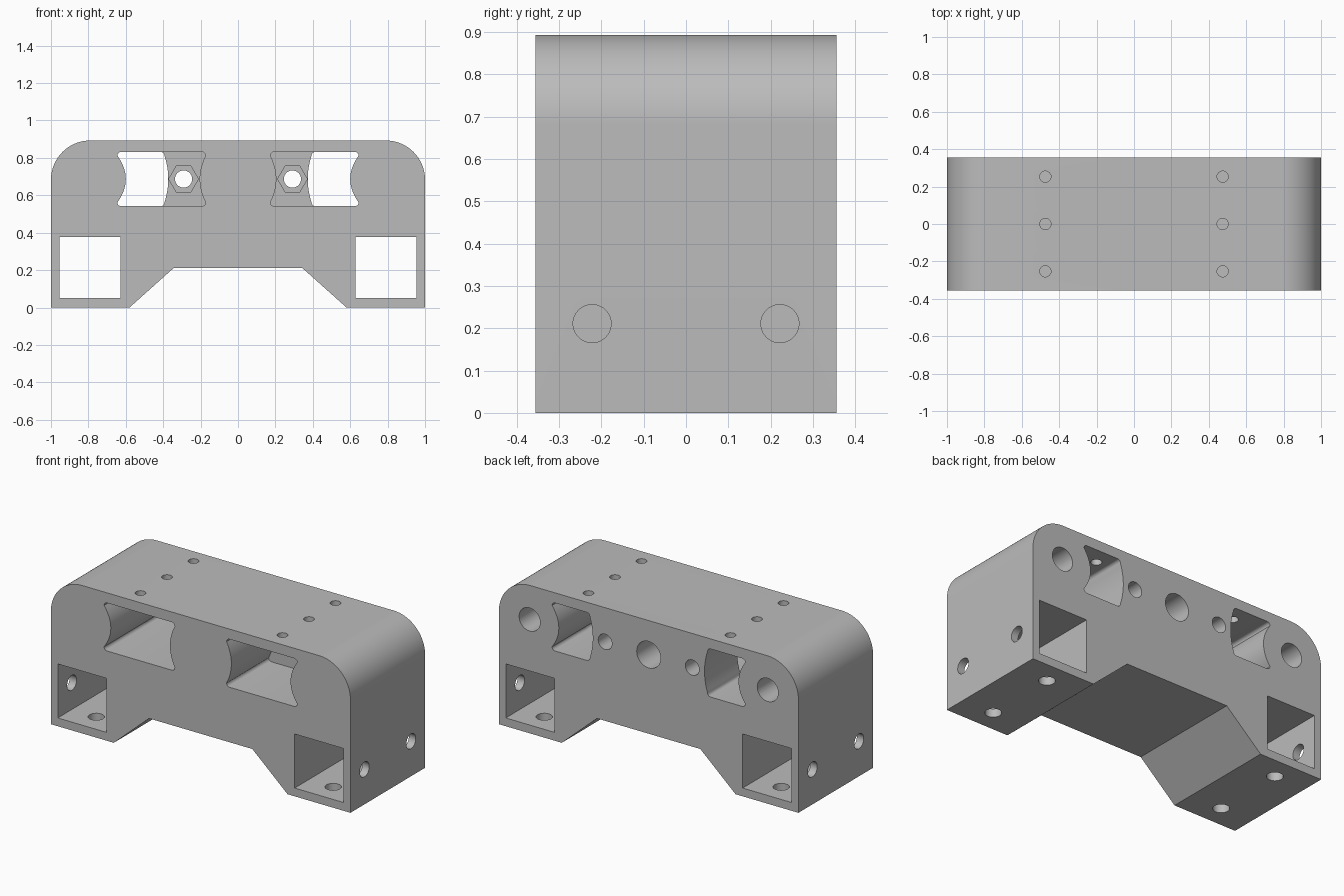
import bpy
import bmesh
import math
from mathutils import Matrix, Vector

old = bpy.data.objects.get("Cube")
if old:
    bpy.data.objects.remove(old, do_unlink=True)

HALF_DEPTH, HEIGHT, CORNER = 0.356, 0.893, 0.21
AXIS_Z = 0.687            # height of the bores and pockets
STEP_Y = 0.045            # floor of the wide front pockets
FAR = 0.5                 # safely beyond the body
cutters = []

grey = bpy.data.materials.new("grey plastic")
grey.use_nodes = True
colour = (0.5, 0.5, 0.5, 1)
grey.diffuse_color = colour
grey.node_tree.nodes["Principled BSDF"].inputs["Base Color"].default_value = colour


def extrude(name, points, y0, y1):
    """Solid made from an x-z outline running from y0 to y1."""
    bm = bmesh.new()
    face = bm.faces.new([bm.verts.new((x, y0, z)) for x, z in points])
    moved = bmesh.ops.extrude_face_region(bm, geom=[face])["geom"]
    verts = [v for v in moved if isinstance(v, bmesh.types.BMVert)]
    bmesh.ops.translate(bm, verts=verts, vec=(0, y1 - y0, 0))
    bmesh.ops.recalc_face_normals(bm, faces=bm.faces)
    return finish(name, bm)


def finish(name, bm):
    mesh = bpy.data.meshes.new(name)
    bm.to_mesh(mesh)
    bm.free()
    obj = bpy.data.objects.new(name, mesh)
    bpy.context.collection.objects.link(obj)
    mesh.materials.append(grey)
    return obj


def drill(name, start, end, radius, sides=40):
    """Round (or hexagonal) cutter between two points."""
    a, b = Vector(start), Vector(end)
    turn = (b - a).to_track_quat("Z", "X").to_matrix().to_4x4()
    bm = bmesh.new()
    bmesh.ops.create_cone(bm, cap_ends=True, segments=sides, radius1=radius,
                          radius2=radius, depth=(b - a).length,
                          matrix=Matrix.Translation((a + b) / 2) @ turn)
    cutters.append(finish(name, bm))


def arc(cx, cz, r, a0, a1, n):
    angles = [math.radians(a0 + (a1 - a0) * i / n) for i in range(n + 1)]
    return [(cx + r * math.cos(a), cz + r * math.sin(a)) for a in angles]


def pocket(outer, inner, outer_bow, inner_bow, side):
    """Rounded window whose two upright sides bow inwards."""
    half, r, n = 0.145, 0.02, 16
    low, high = AXIS_Z - half, AXIS_Z + half
    ts = [-1 + 2 * i / n for i in range(1, n)]
    reach = half - r
    pts = arc(inner + r, low + r, r, 180, 270, 5)
    pts += arc(outer - r, low + r, r, 270, 360, 5)
    pts += [(outer - outer_bow * (1 - t * t), AXIS_Z + t * reach) for t in ts]
    pts += arc(outer - r, high - r, r, 0, 90, 5)
    pts += arc(inner + r, high - r, r, 90, 180, 5)
    pts += [(inner + inner_bow * (1 - t * t), AXIS_Z - t * reach) for t in ts]
    return [(side * x, z) for x, z in pts]


# Body: rounded shoulders and a trapezoid arch underneath
shoulder = arc(1 - CORNER, HEIGHT - CORNER, CORNER, 0, 90, 24)
right_half = [(0.345, 0.21), (0.58, 0), (1, 0)] + shoulder
outline = right_half + [(-x, z) for x, z in reversed(right_half)]
body = extrude("bracket_body", outline, -HALF_DEPTH, HALF_DEPTH)

for s in (-1, 1):
    # Square tunnels through the feet
    x0, x1, z0, z1 = 0.628 * s, 0.954 * s, 0.05, 0.376
    cutters.append(extrude("square_tunnel", [(x0, z0), (x1, z0), (x1, z1), (x0, z1)],
                           -FAR, FAR))
    # Wide front pocket and the slot continuing to the back
    cutters.append(extrude("front_pocket", pocket(0.645, 0.173, 0.045, 0.032, s),
                           -FAR, STEP_Y))
    cutters.append(extrude("through_slot", pocket(0.645, 0.393, 0.045, -0.02, s),
                           STEP_Y - 0.03, FAR))
    # Nut recess, bolt hole and blind rear bore
    x = 0.291 * s
    drill("nut_recess", (x, 0, AXIS_Z), (x, 0.14, AXIS_Z), 0.079, 6)
    drill("bolt_hole", (x, 0, AXIS_Z), (x, FAR, AXIS_Z), 0.046)
    drill("rear_bore", (0.795 * s, -0.2, AXIS_Z), (0.795 * s, FAR, AXIS_Z), 0.07)
    # Clamp holes through the outer wall and the sole of each foot
    for y in (-0.222, 0.222):
        drill("side_hole", (0.8 * s, y, 0.211), (1.1 * s, y, 0.211), 0.045)
        drill("sole_hole", (0.791 * s, y, -0.1), (0.791 * s, y, 0.2), 0.045)
    # Small holes from the top into the pockets
    for y in (-0.253, 0, 0.253):
        drill("top_hole", (0.474 * s, y, 0.7), (0.474 * s, y, 1), 0.03, 24)
drill("centre_bore", (0, -0.2, AXIS_Z), (0, FAR, AXIS_Z), 0.08)

# Cut everything out of the body, then discard the cutters
for cutter in cutters:
    cutter.hide_render = True
    mod = body.modifiers.new(cutter.name, "BOOLEAN")
    mod.operation, mod.solver, mod.object = "DIFFERENCE", "EXACT", cutter
bpy.context.view_layer.update()
graph = bpy.context.evaluated_depsgraph_get()
solid = bpy.data.meshes.new_from_object(body.evaluated_get(graph))
body.modifiers.clear()
body.data = solid
solid.materials.clear()
solid.materials.append(grey)
for poly in solid.polygons:
    poly.material_index = 0
for cutter in cutters:
    bpy.data.objects.remove(cutter, do_unlink=True)

bpy.ops.object.select_all(action="DESELECT")
body.select_set(True)
bpy.context.view_layer.objects.active = body
bpy.ops.object.shade_smooth_by_angle(angle=math.radians(25))
